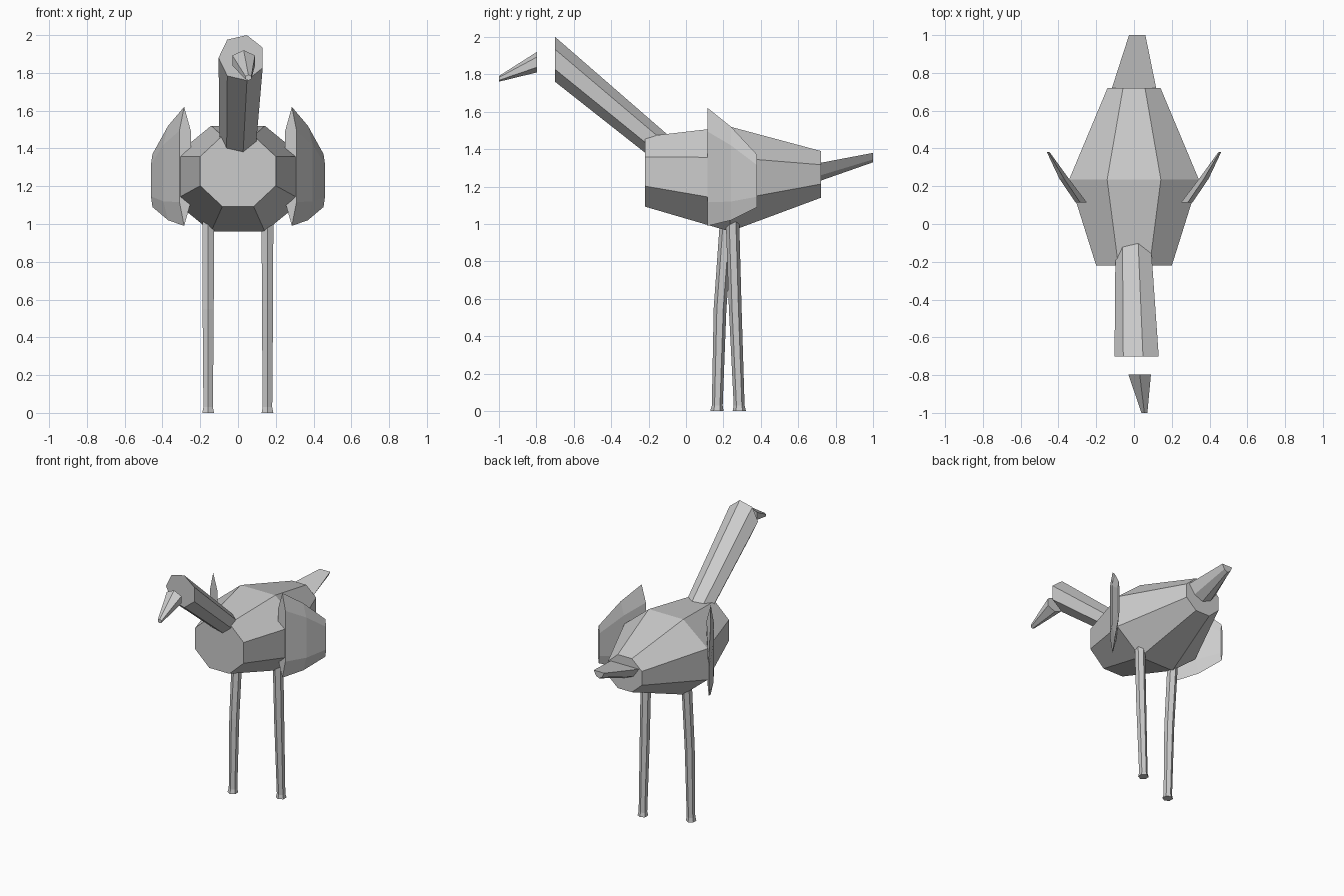
import bpy, bmesh
from math import sin, cos, pi

cube = bpy.data.objects.get("Cube")
if cube:
    bpy.data.objects.remove(cube, do_unlink=True)

GREY = (0.6, 0.6, 0.6)
mat = bpy.data.materials.new("plain_grey")
mat.use_nodes = True
mat.diffuse_color = (*GREY, 1)
bsdf = next(n for n in mat.node_tree.nodes if n.type == "BSDF_PRINCIPLED")
bsdf.inputs["Base Color"].default_value = (*GREY, 1)


def loft(name, rings):
    """Skin a list of equal-length point rings and cap both ends."""
    bm = bmesh.new()
    loops = [[bm.verts.new(p) for p in ring] for ring in rings]
    for a, b in zip(loops, loops[1:]):
        for i in range(len(a)):
            j = (i + 1) % len(a)
            bm.faces.new((a[i], a[j], b[j], b[i]))
    bm.faces.new(loops[0])
    bm.faces.new(loops[-1])
    bmesh.ops.recalc_face_normals(bm, faces=bm.faces)
    mesh = bpy.data.meshes.new(name)
    bm.to_mesh(mesh)
    bm.free()
    mesh.materials.append(mat)
    obj = bpy.data.objects.new(name, mesh)
    bpy.context.collection.objects.link(obj)
    return obj


def upright_ring(x, y, z, rx, rz, sides, phase):
    """Polygon standing in an xz plane."""
    angles = [phase + 2 * pi * i / sides for i in range(sides)]
    return [(x + rx * cos(a), y, z + rz * sin(a)) for a in angles]


def flat_ring(x, y, z, r, sides):
    """Polygon lying in an xy plane."""
    angles = [2 * pi * (i + 0.5) / sides for i in range(sides)]
    return [(x + r * cos(a), y + r * sin(a), z) for a in angles]


# Octagonal body: y, centre height, half width, half height
k = cos(pi / 8)
loft("body", [upright_ring(0, y, z, w / k, h / k, 8, pi / 8)
              for y, z, w, h in ((-0.22, 1.28, 0.2, 0.187),
                                 (0.235, 1.24, 0.343, 0.28),
                                 (0.72, 1.265, 0.14, 0.125))])

# Seven-sided neck, sunk into the body
loft("neck", [upright_ring(0.02, -0.7, 1.88, 0.123, 0.123, 7, pi),
              upright_ring(-0.003, 0, 1.3, 0.094, 0.094, 7, pi)])

# Beak, floating just ahead of the neck
loft("beak", [upright_ring(0.03, -0.795, 1.865, 0.069, 0.055, 6, pi / 2),
              upright_ring(0.055, -1, 1.775, 0.018, 0.015, 6, pi / 2)])

# Flat-topped tail
tail_profile = ((-1, 1), (1, 1), (0.6, -0.4), (0, -1), (-0.6, -0.4))
loft("tail", [[(x + w * u, y, z + h * v) for u, v in tail_profile]
              for x, y, z, w, h in ((0, 0.715, 1.278, 0.118, 0.048),
                                    (0.017, 1, 1.355, 0.043, 0.025))])


# Wings: leaf-shaped sections that fan outwards to the back
def wing_section(side, y, edge, outer, inner, low, high):
    a, b = low + 0.2 * (high - low), high - 0.2 * (high - low)
    points = ((edge, high), (outer, b), (outer, a),
              (edge, low), (inner, a), (inner, b))
    return [(side * x, y, z) for x, z in points]


for label, side in (("left", 1), ("right", -1)):
    loft(label + "_wing", [
        wing_section(side, 0.115, 0.285, 0.31, 0.25, 0.99, 1.62),
        wing_section(side, 0.24, 0.37, 0.395, 0.345, 1.02, 1.52),
        wing_section(side, 0.38, 0.453, 0.461, 0.446, 1.09, 1.37)])

# Legs: one straight, one bent, each with a slight foot flare
leg_paths = {
    "left_leg": (0.156, ((0.247, 1.06), (0.263, 0.55), (0.284, 0.03), (0.285, 0))),
    "right_leg": (-0.158, ((0.22, 1.06), (0.182, 0.55), (0.167, 0.03), (0.165, 0))),
}
for name, (x, path) in leg_paths.items():
    radii = (0.036, 0.034, 0.029, 0.036)
    loft(name, [flat_ring(x, y, z, r, 6) for (y, z), r in zip(path, radii)])
